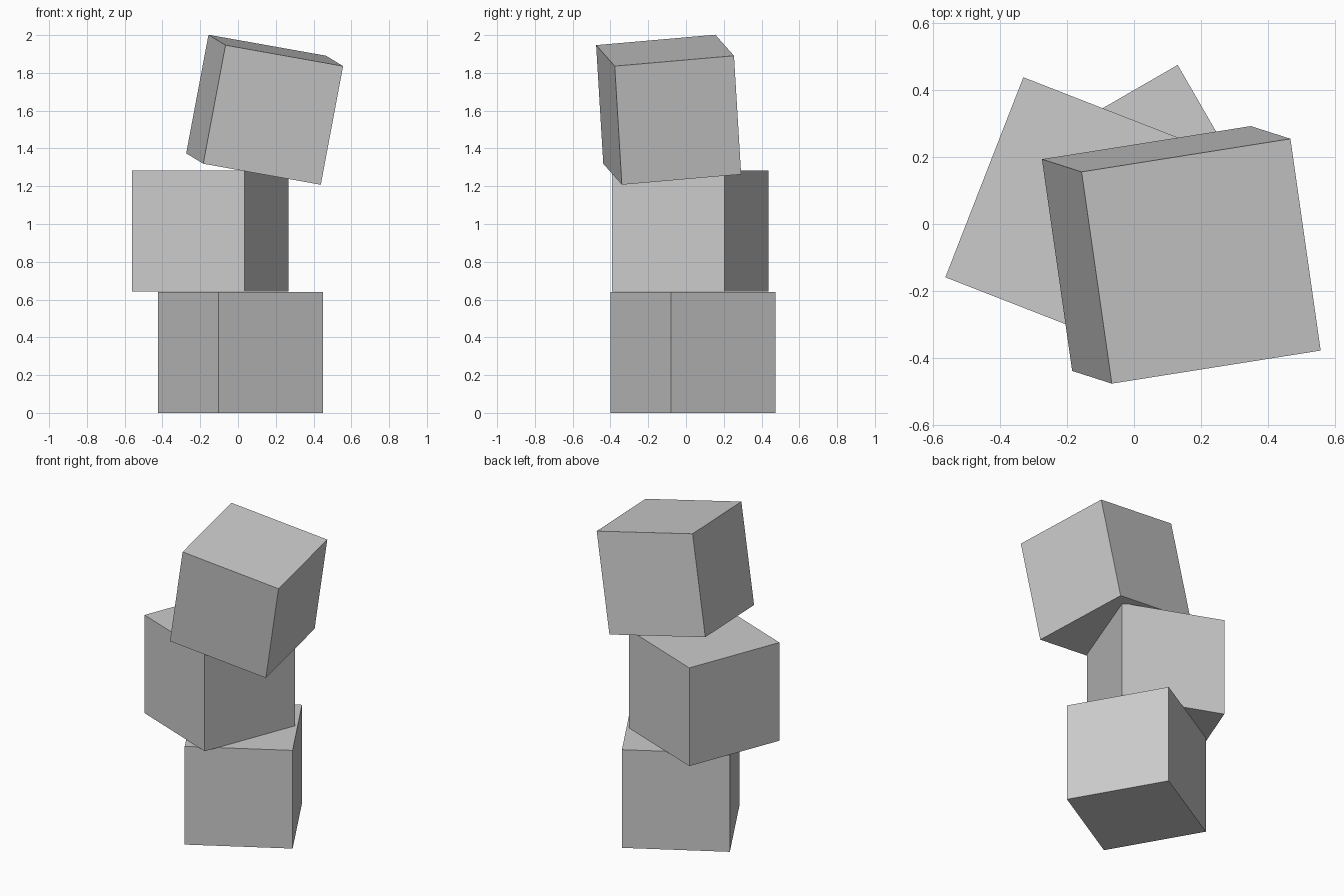
import bpy
from math import radians

if "Cube" in bpy.data.objects:
    bpy.data.objects.remove(bpy.data.objects["Cube"])

SIZE = 0.64


def block(name, centre, angles):
    bpy.ops.mesh.primitive_cube_add(
        size=SIZE, location=centre, rotation=[radians(a) for a in angles])
    bpy.context.object.name = name


# Two flat-lying blocks, each turned about the vertical axis
block("bottom_block", (0.013, 0.037, 0.32), (0, 0, 30))
block("middle_block", (-0.148, 0.023, 0.962), (0, 0, -21.3))

# Tilted block balanced on top
block("top_block", (0.141, -0.092, 1.605), (5, 10, 9))
